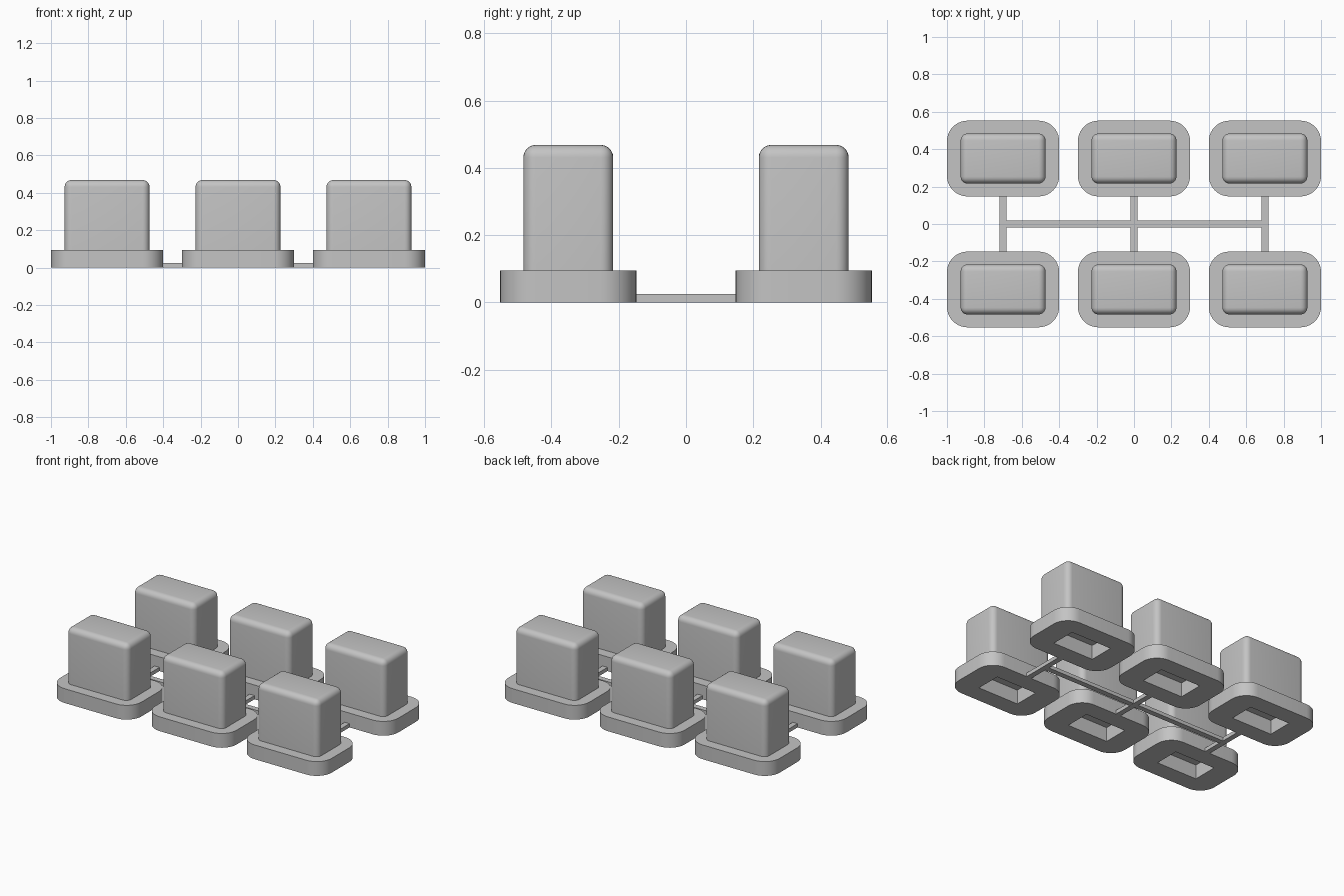
import bpy
import bmesh
import math

if "Cube" in bpy.data.objects:
    bpy.data.objects.remove(bpy.data.objects["Cube"], do_unlink=True)

# One grey for everything
grey = bpy.data.materials.new("plain_grey")
grey.use_nodes = True
colour = (0.55, 0.55, 0.55, 1)
grey.diffuse_color = colour
grey.node_tree.nodes["Principled BSDF"].inputs["Base Color"].default_value = colour


def block(name, size, centre, bottom, radius=0, segments=8, round_top=False):
    """Box with optionally rounded upright edges and top rim."""
    bm = bmesh.new()
    bmesh.ops.create_cube(bm, size=1)
    bmesh.ops.scale(bm, vec=size, verts=bm.verts)
    bmesh.ops.translate(bm, vec=(0, 0, bottom + size[2] / 2), verts=bm.verts)
    if radius:
        edges = []
        for e in bm.edges:
            a, b = (v.co.z for v in e.verts)
            upright = abs(a - b) > 0.001
            top = not upright and a > bottom + 0.001
            if upright or (top and round_top):
                edges.append(e)
        bmesh.ops.bevel(bm, geom=edges, offset=radius, segments=segments,
                        profile=0.5, affect='EDGES')
    mesh = bpy.data.meshes.new(name)
    bm.to_mesh(mesh)
    bm.free()
    mesh.materials.append(grey)
    obj = bpy.data.objects.new(name, mesh)
    obj.location = (*centre, 0)
    bpy.context.collection.objects.link(obj)
    return obj


def hollow(obj, cutter):
    """Cut the cutter's shape out of the object, then discard the cutter."""
    mod = obj.modifiers.new("recess", 'BOOLEAN')
    mod.operation = 'DIFFERENCE'
    mod.solver = 'EXACT'
    mod.object = cutter
    bpy.context.view_layer.update()
    bpy.ops.object.select_all(action='DESELECT')
    obj.select_set(True)
    bpy.context.view_layer.objects.active = obj
    bpy.ops.object.modifier_apply(modifier=mod.name)
    bpy.data.objects.remove(cutter, do_unlink=True)
    bpy.ops.object.shade_smooth_by_angle(angle=math.radians(35))


columns = {"right": -0.7, "middle": 0, "left": 0.7}
rows = {"front": -0.35, "back": 0.35}
base_top = 0.095

# Six keys: flanged base with a pocket, and a rounded cap with a socket
for row, y in rows.items():
    for column, x in columns.items():
        tag = f"{row}_{column}"
        base = block("base_" + tag, (0.6, 0.405, base_top), (x, y), 0, 0.11, 10)
        hollow(base, block("pocket_cutter", (0.30, 0.17, 0.3), (x, y), -0.1))
        cap = block("cap_" + tag, (0.454, 0.267, 0.373), (x, y), base_top,
                    0.037, 6, True)
        hollow(cap, block("socket_cutter", (0.12, 0.08, 0.3), (x, y), 0.05))

# Thin frame joining the keys
for column, x in columns.items():
    block("cross_rod_" + column, (0.036, 0.30, 0.025), (x, 0), 0)
block("long_rod", (1.4, 0.036, 0.024), (0, 0), 0.0005)
